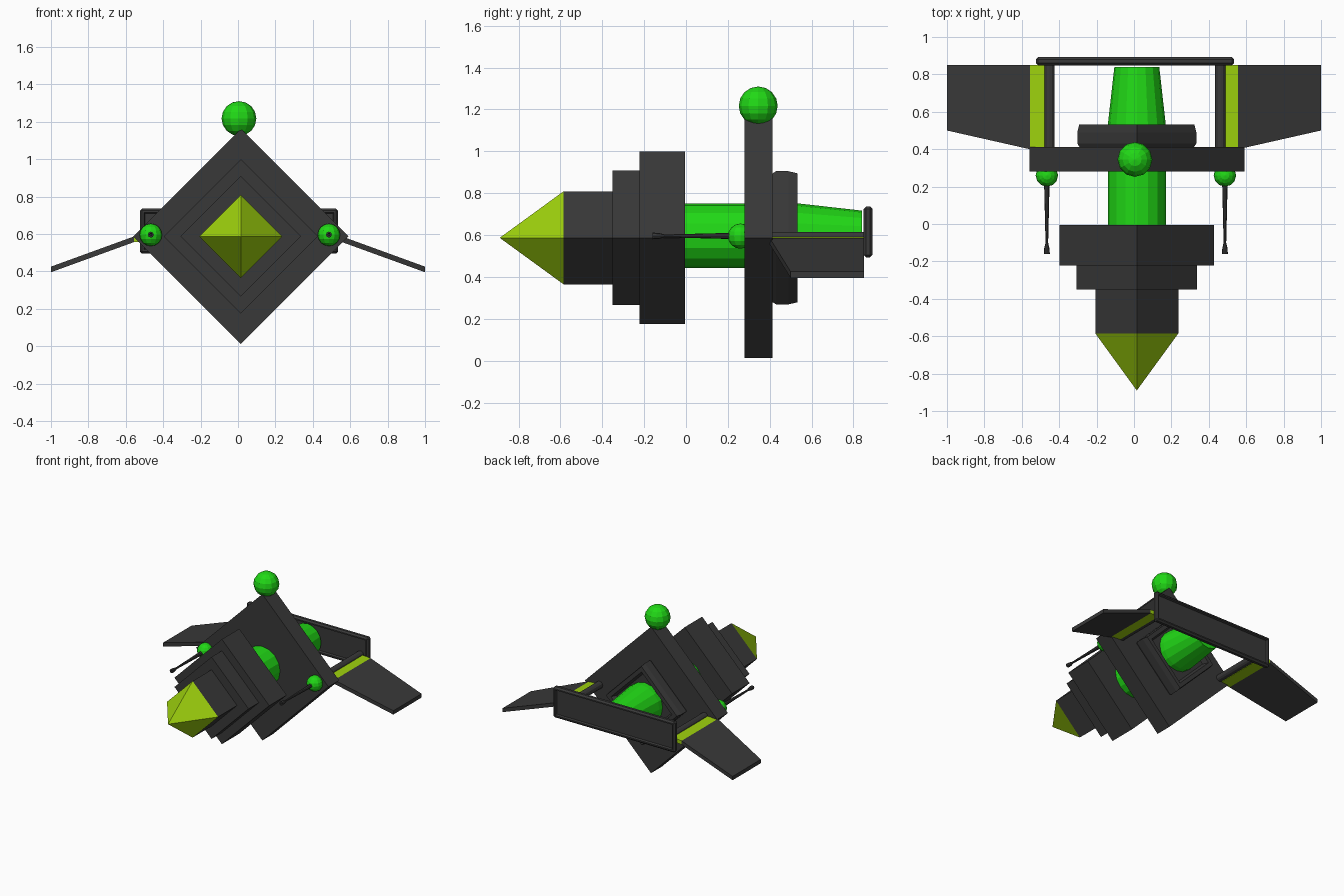
import bpy, bmesh, math
from mathutils import Matrix, Vector

if "Cube" in bpy.data.objects:
    bpy.data.objects.remove(bpy.data.objects["Cube"])


def material(name, rgb):
    m = bpy.data.materials.new(name)
    m.diffuse_color = (*rgb, 1)
    m.use_nodes = True
    m.node_tree.nodes["Principled BSDF"].inputs["Base Color"].default_value = m.diffuse_color
    return m


DARK = material("dark_grey", (0.04, 0.04, 0.04))
GREEN = material("bright_green", (0.015, 0.69, 0.008))
LIME = material("lime_yellow", (0.34, 0.64, 0.004))


def finish(name, bm, mat):
    bmesh.ops.recalc_face_normals(bm, faces=bm.faces)
    me = bpy.data.meshes.new(name)
    bm.to_mesh(me)
    bm.free()
    me.materials.append(mat)
    ob = bpy.data.objects.new(name, me)
    bpy.context.collection.objects.link(ob)
    return ob


def lathe(name, profile, sides, mat, cx=0.015, cz=0.587):
    """Revolve (radius, y) points round the y axis; four sides give a diamond."""
    bm = bmesh.new()
    rings = []
    for r, y in profile:
        if r == 0:
            rings.append([bm.verts.new((cx, y, cz))] * sides)
        else:
            rings.append([bm.verts.new((cx + r * math.cos(2 * math.pi * i / sides), y,
                                        cz + r * math.sin(2 * math.pi * i / sides)))
                          for i in range(sides)])
    for a, b in zip(rings, rings[1:]):
        for i in range(sides):
            j = (i + 1) % sides
            bm.faces.new(list(dict.fromkeys([a[i], a[j], b[j], b[i]])))
    for ring, (r, y) in ((rings[0], profile[0]), (rings[-1], profile[-1])):
        if r:
            bm.faces.new(ring)
    return finish(name, bm, mat)


def ball(name, centre, r):
    bm = bmesh.new()
    bmesh.ops.create_uvsphere(bm, u_segments=12, v_segments=8, radius=r,
                              matrix=Matrix.Translation(centre))
    return finish(name, bm, GREEN)


def slab(name, outline, thickness, mat):
    """Extrude a 3D outline straight down."""
    bm = bmesh.new()
    f = bm.faces.new([bm.verts.new(p) for p in outline])
    g = bmesh.ops.extrude_face_region(bm, geom=[f])["geom"]
    bmesh.ops.translate(bm, vec=(0, 0, -thickness),
                        verts=[v for v in g if isinstance(v, bmesh.types.BMVert)])
    return finish(name, bm, mat)


# Diamond nose and stepped body
lathe("nose_cone", [(0, -0.89), (0.222, -0.585)], 4, LIME)
lathe("front_step", [(0.222, -0.585), (0.222, -0.34)], 4, DARK)
lathe("middle_step", [(0.322, -0.35), (0.322, -0.21)], 4, DARK)
lathe("rear_step", [(0.412, -0.222), (0.412, -0.005)], 4, DARK)

# Green core, main plate and rear rim
lathe("core_tube", [(0.155, -0.02), (0.155, 0.53), (0.12, 0.84)], 16, GREEN, cz=0.597)
lathe("main_plate", [(0.575, 0.28), (0.575, 0.413)], 4, DARK)
lathe("rear_rim", [(0.305, 0.41), (0.318, 0.43), (0.318, 0.49), (0.308, 0.532),
                   (0.265, 0.532), (0.245, 0.49), (0, 0.49)], 4, DARK)
ball("top_ball", (0.005, 0.345, 1.217), 0.093)

# Tail panel with chamfered rim and recessed faces
bm = bmesh.new()
bmesh.ops.create_cube(bm, size=1, matrix=Matrix.Translation((0.005, 0.87, 0.615))
                      @ Matrix.Diagonal((1.06, 0.044, 0.242, 1)))
bmesh.ops.bevel(bm, geom=bm.edges[:], offset=0.012, segments=1, affect='EDGES', profile=0.5)
bm.normal_update()
for f in [f for f in bm.faces if abs(f.normal.y) > 0.9]:
    n = f.normal.copy()
    bmesh.ops.inset_region(bm, faces=[f], thickness=0.014)
    bmesh.ops.inset_region(bm, faces=[f], thickness=0.008)
    bmesh.ops.translate(bm, verts=f.verts[:], vec=-n * 0.015)
finish("tail_panel", bm, DARK)

# Paired wings, struts and guns
for side, s in (("left", -1), ("right", 1)):
    x_in, x_mid = (0.47, 0.557)
    wing = [(x_mid, 0.40, 0.586), (1.0, 0.50, 0.425), (1.0, 0.85, 0.425), (x_mid, 0.85, 0.586)]
    slab(side + "_wing", [(s * x, y, z) for x, y, z in wing], 0.03, DARK)
    strip = [(x_in, 0.40, 0.593), (x_mid, 0.40, 0.586), (x_mid, 0.85, 0.586), (x_in, 0.85, 0.593)]
    slab(side + "_wing_root", [(s * x, y, z) for x, y, z in strip], 0.03, LIME)
    gx = 0.01 + s * 0.476
    lathe(side + "_strut", [(0.028, 0.40), (0.028, 0.86)], 12, DARK, cx=0.005 + s * 0.457)
    ball(side + "_gun_ball", (gx, 0.26, 0.595), 0.06)
    lathe(side + "_gun_barrel", [(0.015, 0.23), (0.014, 0.19), (0.007, -0.10), (0.014, -0.13),
                                 (0.016, -0.16), (0.007, -0.16), (0.005, -0.14)],
          8, DARK, cx=gx, cz=0.596)
